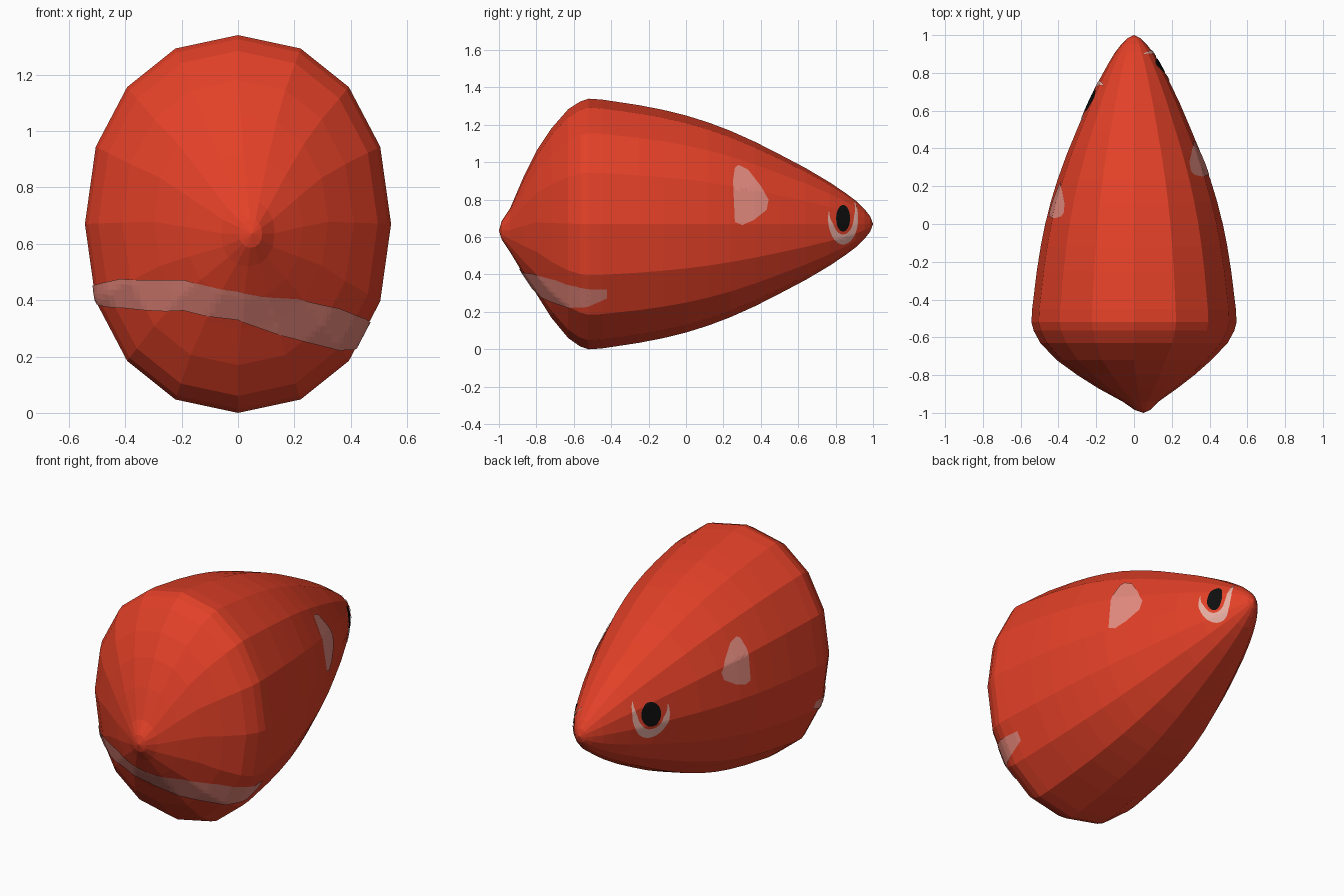
import bpy, bmesh, math
from mathutils import Vector
from mathutils.bvhtree import BVHTree

if "Cube" in bpy.data.objects:
    bpy.data.objects.remove(bpy.data.objects["Cube"])


def lin(c):
    c /= 255
    return c / 12.92 if c < 0.04 else ((c + 0.055) / 1.055) ** 2.4


def material(name, rgb):
    m = bpy.data.materials.new(name)
    m.diffuse_color = (*[lin(c) for c in rgb], 1)
    m.use_nodes = True
    m.node_tree.nodes["Principled BSDF"].inputs["Base Color"].default_value = m.diffuse_color
    return m


RED = material("red", (226, 64, 39))
PINK = material("pale_pink", (230, 140, 128))
DUSK = material("dusky_pink", (222, 130, 118))
PALE = material("eye_white", (240, 180, 168))
BLACK = material("black", (14, 14, 14))


def finish(bm, name, mat):
    me = bpy.data.meshes.new(name)
    bm.to_mesh(me)
    me.materials.append(mat)
    ob = bpy.data.objects.new(name, me)
    bpy.context.collection.objects.link(ob)
    return ob


# Body: 16-sided oval sections along y, (y, relative size, x shift, z centre)
SECTIONS = [(-0.985, .075, .045, .636), (-0.94, .176, .035, .637), (-0.87, .385, .02, .66),
            (-0.80, .57, .01, .678), (-0.72, .755, 0, .675), (-0.63, .913, 0, .672),
            (-0.565, .978, 0, .67), (-0.52, 1, 0, .67), (-0.45, .993, 0, .67), (-0.25, .948, 0, .67),
            (-0.12, .91, 0, .67), (0, .866, 0, .67), (.12, .81, 0, .67), (.235, .745, 0, .67),
            (.37, .655, 0, .67), (.5, .556, 0, .67), (.64, .446, 0, .67), (.77, .331, 0, .67),
            (.85, .25, 0, .67), (.91, .183, 0, .67), (.955, .118, 0, .67), (.985, .06, 0, .67)]


def bulge(v):
    return math.copysign(abs(v) ** 0.93, v) if abs(v) > 1e-6 else 0


bm = bmesh.new()
rings = []
for y, r, cx, cz in SECTIONS:
    ring = []
    for k in range(16):
        a = k * math.tau / 16
        ring.append(bm.verts.new((cx + .543 * r * bulge(math.cos(a)), y, cz + .67 * r * bulge(math.sin(a)))))
    rings.append(ring)
tail = bm.verts.new((.05, -1, .635))
nose = bm.verts.new((0, 1, .67))
for k in range(16):
    n = (k + 1) % 16
    for a, b in zip(rings, rings[1:]):
        bm.faces.new((a[k], a[n], b[n], b[k]))
    bm.faces.new((tail, rings[0][n], rings[0][k]))
    bm.faces.new((nose, rings[-1][k], rings[-1][n]))
bmesh.ops.recalc_face_normals(bm, faces=bm.faces)
bvh = BVHTree.FromBMesh(bm)
finish(bm, "body", RED)


# Helpers for painted details laid on the body surface
def onto_side(side):
    def project(p):
        hit, n, _, _ = bvh.ray_cast(Vector((side * 2, p[0], p[1])), Vector((-side, 0, 0)))
        return hit + n * 0.004
    return project


def onto_nearest(p):
    hit, n, _, _ = bvh.find_nearest(p)
    return hit + n * 0.005


def dense(points, n):
    out = []
    for a, b in zip(points, points[1:]):
        out += [Vector(a).lerp(Vector(b), i / n) for i in range(n)]
    return out + [Vector(points[-1])]


def strip(name, mat, edge_a, edge_b, across, project):
    bm = bmesh.new()
    rows = [[bm.verts.new(project(a.lerp(b, j / across))) for j in range(across + 1)]
            for a, b in zip(edge_a, edge_b)]
    for r, s in zip(rows, rows[1:]):
        for j in range(across):
            bm.faces.new((r[j], r[j + 1], s[j + 1], s[j]))
    bmesh.ops.remove_doubles(bm, verts=bm.verts, dist=1e-5)
    bmesh.ops.recalc_face_normals(bm, faces=bm.faces)
    # make every face point away from the body
    mid = Vector((0, 0, .67))
    for f in bm.faces:
        if f.normal.dot(f.calc_center_median() - mid) < 0:
            f.normal_flip()
    return finish(bm, name, mat)


# Band round the blunt front
upper = [(-.51, -.48, .45), (-.42, -.69, .475), (-.2, -.86, .465), (0, -.89, .43),
         (.22, -.82, .40), (.36, -.70, .37), (.45, -.58, .335), (.48, -.42, .31)]
lower = [(-.51, -.46, .41), (-.4, -.67, .37), (-.2, -.81, .355), (0, -.84, .32),
         (.2, -.75, .26), (.33, -.65, .23), (.42, -.53, .225), (.45, -.42, .265)]
strip("mouth_band", DUSK, dense(upper, 10), dense(lower, 10), 6, onto_nearest)

# Teardrop patch on each side
PATCH = [(.26, .68), (.25, .9), (.26, .97), (.28, .985), (.33, .96), (.40, .87), (.44, .80),
         (.43, .745), (.36, .69), (.30, .665), (.26, .68)]
for side, name, dy, sz, dz in ((1, "right_patch", 0, 1, 0), (-1, "left_patch", -.22, .81, .205)):
    rim = dense([(y + dy, z * sz + dz) for y, z in PATCH], 6)
    mid = Vector((.34 + dy, .81 * sz + dz))
    strip(name, PINK, [mid] * len(rim), rim, 9, onto_side(side))


# Eyes: black oval inside an open pale crescent
def arc(c, ry, rz, a0, a1, n=48):
    return [Vector((c[0] + ry * math.cos(a), c[1] + rz * math.sin(a)))
            for a in (math.radians(a0 + (a1 - a0) * i / n) for i in range(n + 1))]


for side, name, c, ry, rz, py, pz in ((1, "right", (.838, .70), .08, .138, .037, .07),
                                      (-1, "left", (.652, .73), .105, .135, .055, .068)):
    project = onto_side(side)
    rim = arc(c, py, pz, 0, 360)
    strip(name + "_pupil", BLACK, [Vector(c)] * len(rim), rim, 5, project)
    outer = arc(c, ry, rz, 165, 400)
    inner = arc((c[0], c[1] + .014), ry * .72, rz * .72, 165, 400)
    # pinch both ends of the crescent
    for i in range(49):
        t = min(1, min(i, 48 - i) / 10 + .15)
        inner[i] = outer[i].lerp(inner[i], t)
    strip(name + "_eye_crescent", PALE, outer, inner, 4, project)
